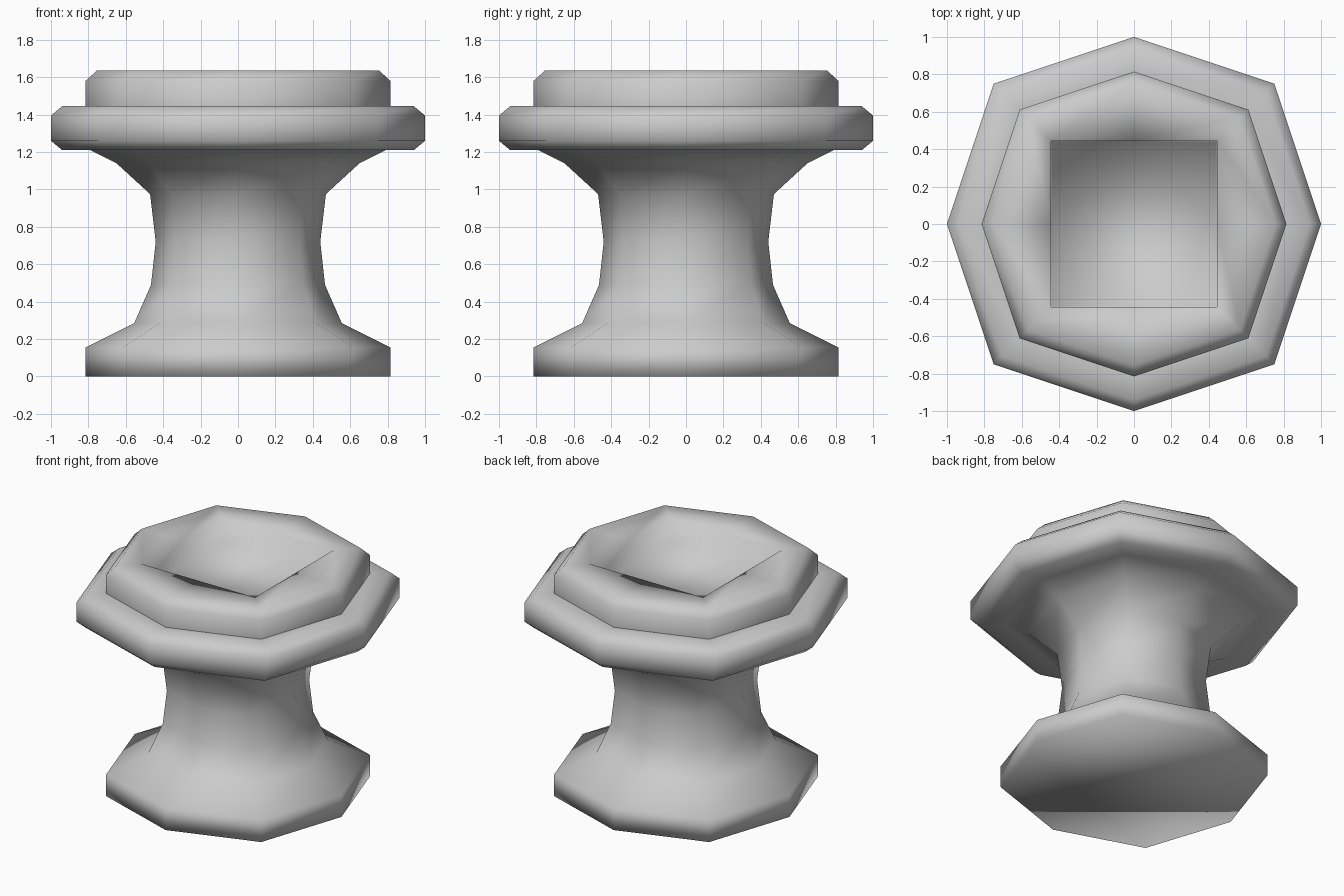
import bpy
import bmesh

cube = bpy.data.objects.get("Cube")
if cube:
    bpy.data.objects.remove(cube, do_unlink=True)

# Stone colour
stone = bpy.data.materials.new("grey stone")
stone.use_nodes = True
grey = (0.6, 0.6, 0.6, 1)
stone.diffuse_color = grey
stone.node_tree.nodes["Principled BSDF"].inputs["Base Color"].default_value = grey

DIRECTIONS = [(1, 0), (1, 1), (0, 1), (-1, 1), (-1, 0), (-1, -1), (0, -1), (1, -1)]

# Side profile: radius and height, from the foot to the upper rim
PROFILE = [(0.815, 0), (0.815, 0.155), (0.555, 0.285), (0.465, 0.49),
           (0.44, 0.72), (0.47, 0.975), (0.65, 1.14), (0.79, 1.21),
           (0.94, 1.21), (1, 1.26), (1, 1.395), (0.94, 1.445),
           (0.815, 1.445), (0.815, 1.58), (0.755, 1.635)]
COLLAR_CREASE = 12


def add_ring(bm, radius, height, corner):
    """Eight points; corner sets how far the diagonal ones reach."""
    ring = []
    for x, y in DIRECTIONS:
        r = radius * corner if x and y else radius
        ring.append(bm.verts.new((x * r, y * r, height)))
    return ring


def pairs(ring):
    return zip(ring, ring[1:] + ring[:1])


bm = bmesh.new()
rings = [add_ring(bm, r, z, 0.75) for r, z in PROFILE]

# Square basin sunk into the flat top
rings.append(add_ring(bm, 0.445, 1.635, 1))
rings.append(add_ring(bm, 0.44, 1.46, 1))

for lower, upper in zip(rings, rings[1:]):
    for (a, b), (c, d) in zip(pairs(lower), pairs(upper)):
        bm.faces.new((a, b, d, c))

# Underside and basin floor
bm.faces.new(rings[0][::-1])
bm.faces.new(rings[-1])

for face in bm.faces:
    face.smooth = True

# Hard crease where the collar meets the wide rim
for a, b in pairs(rings[COLLAR_CREASE]):
    bm.edges.get((a, b)).smooth = False

mesh = bpy.data.meshes.new("pedestal")
bm.to_mesh(mesh)
bm.free()
mesh.materials.append(stone)
pedestal = bpy.data.objects.new("pedestal", mesh)
bpy.context.collection.objects.link(pedestal)
